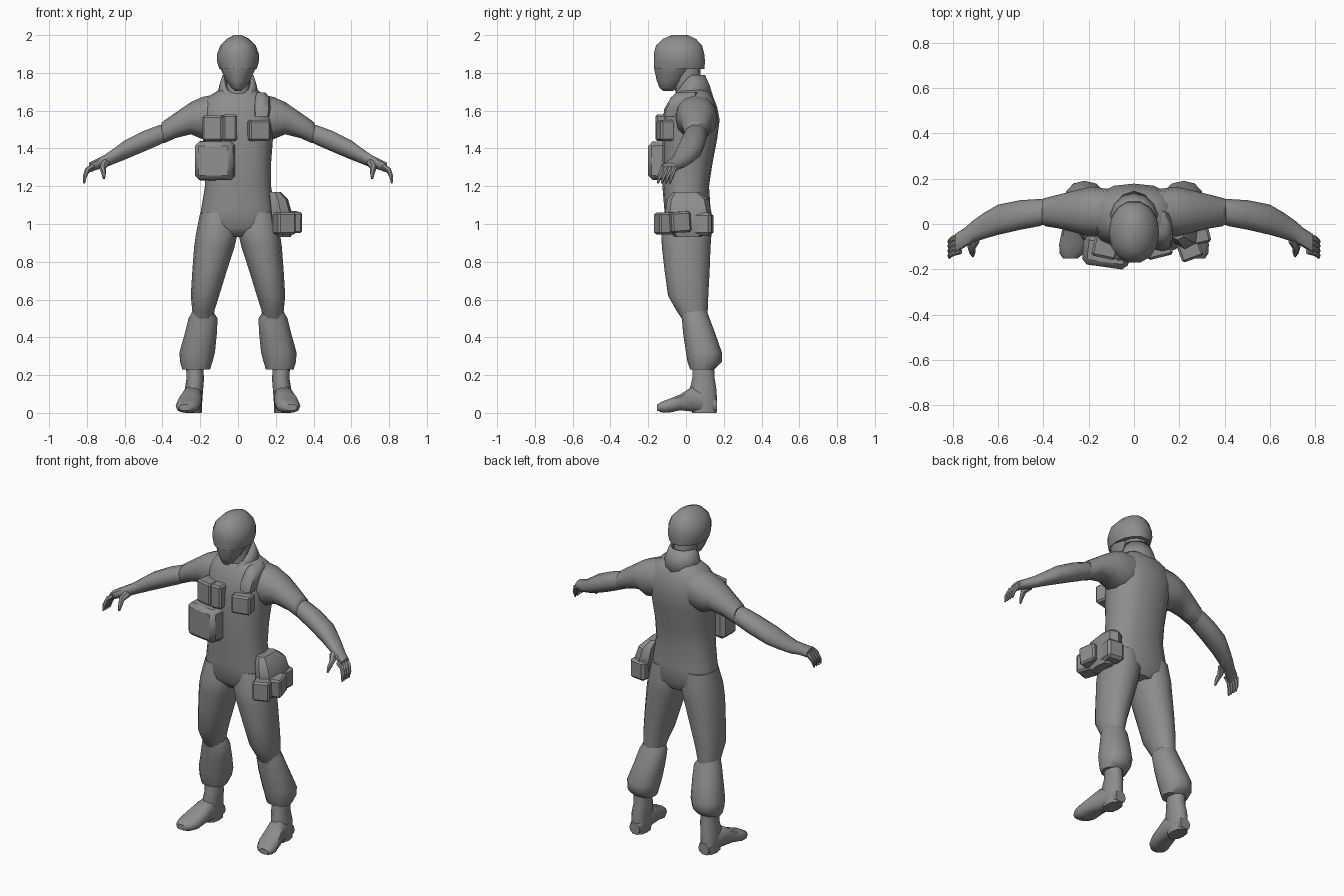
import bpy, bmesh, math
from mathutils import Vector, Matrix

grey = bpy.data.materials.new("plain_grey")
grey.diffuse_color = (0.27, 0.27, 0.27, 1)


def finish(name, bm, angle=50):
    bmesh.ops.recalc_face_normals(bm, faces=bm.faces)
    me = bpy.data.meshes.new(name)
    bm.to_mesh(me)
    bm.free()
    me.materials.append(grey)
    ob = bpy.data.objects.new(name, me)
    bpy.context.collection.objects.link(ob)
    bpy.ops.object.select_all(action='DESELECT')
    ob.select_set(True)
    bpy.context.view_layer.objects.active = ob
    bpy.ops.object.shade_smooth_by_angle(angle=math.radians(angle))
    return ob


def skin(name, loops, angle=50):
    """Bridge equal-length point loops and cap both ends."""
    bm = bmesh.new()
    rows = [[bm.verts.new(p) for p in loop] for loop in loops]
    n = len(rows[0])
    for a, b in zip(rows, rows[1:]):
        for i in range(n):
            j = (i + 1) % n
            bm.faces.new((a[i], a[j], b[j], b[i]))
    bm.faces.new(rows[0])
    bm.faces.new(rows[-1])
    return finish(name, bm, angle)


def loft(name, rings, axis='z', n=12, p=2.2, side=1, angle=50):
    """Rings are (position on axis, min a, max a, min b, max b)."""
    loops = []
    for d, a0, a1, b0, b1 in rings:
        loop = []
        for i in range(n):
            t = math.tau * i / n
            c, s = math.cos(t), math.sin(t)
            a = (a0 + a1) / 2 + (a1 - a0) / 2 * math.copysign(abs(c) ** (2 / p), c)
            b = (b0 + b1) / 2 + (b1 - b0) / 2 * math.copysign(abs(s) ** (2 / p), s)
            v = {'z': (a, b, d), 'x': (d, a, b), 'y': (a, d, b)}[axis]
            loop.append((v[0] * side, v[1], v[2]))
        loops.append(loop)
    return skin(name, loops, angle)


def tube(name, pts, radii, side=1, n=6):
    pts = [Vector((p[0] * side, p[1], p[2])) for p in pts]
    loops = []
    for k, p in enumerate(pts):
        d = pts[min(k + 1, len(pts) - 1)] - pts[max(k - 1, 0)]
        q = d.to_track_quat('Z', 'Y')
        loops.append([p + q @ Vector((radii[k] * math.cos(math.tau * i / n),
                                      radii[k] * math.sin(math.tau * i / n), 0)) for i in range(n)])
    return skin(name, loops)


def pouch(name, lo, hi, rot=0, tilt=0, bevel=0.015, taper=1.0):
    """Bevelled box between two corners, its front face shrunk by taper."""
    lo, hi = Vector(lo), Vector(hi)
    size, mid = hi - lo, (hi + lo) / 2
    bm = bmesh.new()
    bmesh.ops.create_cube(bm, size=1)
    for v in bm.verts:
        if v.co.y < 0:
            v.co.x *= taper
            v.co.z *= taper
        v.co = Vector((v.co.x * size.x, v.co.y * size.y, v.co.z * size.z))
    bmesh.ops.bevel(bm, geom=bm.edges[:], offset=bevel, segments=1, affect='EDGES')
    m = Matrix.Translation(mid) @ Matrix.Rotation(math.radians(rot), 4, 'Z') \
        @ Matrix.Rotation(math.radians(tilt), 4, 'X')
    bm.transform(m)
    return finish(name, bm, 35)


# Torso from hips to shoulders
loft("torso", [(0.93, -.15, .15, -.07, .10), (0.98, -.205, .205, -.115, .13),
               (1.08, -.195, .195, -.115, .13), (1.20, -.175, .175, -.125, .122),
               (1.32, -.175, .175, -.125, .14), (1.45, -.185, .185, -.125, .165),
               (1.55, -.195, .195, -.115, .178), (1.62, -.19, .19, -.095, .165),
               (1.67, -.165, .165, -.07, .145), (1.71, -.10, .10, -.04, .115)], n=16, p=2.4)

for side, tag in ((1, "left"), (-1, "right")):
    # Trouser leg and baggy lower leg
    loft(tag + "_trouser_leg", [(1.06, .01, .20, -.10, .12), (0.95, .002, .222, -.13, .135),
                                (0.88, .018, .232, -.128, .13), (0.75, .06, .242, -.113, .125),
                                (0.62, .10, .25, -.095, .118), (0.54, .125, .242, -.05, .115),
                                (0.48, .13, .24, -.01, .11)], side=side)
    loft(tag + "_lower_trouser", [(0.54, .135, .24, -.03, .11), (0.50, .108, .262, -.022, .125),
                                  (0.42, .112, .282, -.015, .155), (0.32, .122, .31, .0, .19),
                                  (0.27, .135, .307, .008, .19), (0.23, .148, .295, .022, .15)], side=side)
    # Boot
    loft(tag + "_boot_shaft", [(0.26, .185, .275, .035, .15), (0.18, .18, .273, .03, .155),
                               (0.12, .185, .283, .015, .165), (0.05, .19, .283, .02, .168),
                               (0.0, .192, .28, .03, .165)], side=side, n=10)
    loft(tag + "_boot_foot", [(0.165, .20, .27, .005, .07), (0.10, .19, .283, 0, .12),
                              (0.03, .19, .295, .005, .14), (-.03, .192, .318, .012, .10),
                              (-.09, .20, .33, .0, .075), (-.13, .22, .328, .002, .06),
                              (-.153, .25, .312, .012, .045)], axis='y', side=side, n=10, p=2.6)
    # Sleeve, forearm and palm
    loft(tag + "_sleeve", [(.08, -.05, .15, 1.46, 1.695), (.19, -.055, .165, 1.45, 1.672),
                           (.25, -.04, .15, 1.475, 1.645), (.33, -.02, .13, 1.455, 1.59),
                           (.39, -.01, .115, 1.428, 1.548), (.405, .0, .11, 1.435, 1.535)],
         axis='x', side=side)
    loft(tag + "_forearm", [(.37, .005, .11, 1.44, 1.53), (.42, -.01, .11, 1.415, 1.525),
                            (.50, -.025, .105, 1.38, 1.495), (.60, -.048, .085, 1.338, 1.445),
                            (.66, -.065, .05, 1.315, 1.40), (.71, -.082, .015, 1.295, 1.365),
                            (.75, -.105, -.02, 1.285, 1.345), (.79, -.13, -.045, 1.27, 1.325)],
         axis='x', side=side, n=10)
    # Fingers and thumb
    for k in range(4):
        y = -.056 - .021 * k
        tube(f"{tag}_finger_{k + 1}", [(.765, y, 1.308), (.797, y - .008, 1.287),
                                       (.812, y - .02, 1.25), (.814, y - .03, 1.215)],
             [.014, .014, .011, .005], side)
    tube(tag + "_thumb", [(.70, -.07, 1.325), (.717, -.105, 1.30), (.712, -.128, 1.27),
                          (.71, -.142, 1.24)], [.022, .018, .013, .006], side)

# Neck, face and domed headgear
loft("neck", [(1.62, -.085, .085, -.05, .11), (1.74, -.062, .062, -.06, .078),
              (1.84, -.065, .065, -.06, .075)])
loft("face", [(1.85, -.10, .10, -.17, .06), (1.82, -.092, .092, -.168, .04),
              (1.76, -.062, .062, -.155, .0), (1.72, -.034, .034, -.14, -.04),
              (1.705, -.014, .014, -.12, -.07)], n=12, p=1.8)
loft("head_cover", [(1.82, -.098, .098, -.172, .10), (1.86, -.111, .111, -.174, .104),
                    (1.90, -.111, .111, -.174, .10), (1.945, -.094, .094, -.162, .088),
                    (1.98, -.06, .06, -.125, .055), (2.0, -.02, .02, -.075, .01)], n=14, p=2.1)

# Open collar, thickened from a curved strip
bm = bmesh.new()
rows = []
for i in range(13):
    t = math.radians(-72 + 324 * i / 12)
    c, s = math.cos(t), math.sin(t)
    drop = max(0, -s)
    rows.append([bm.verts.new(v) for v in (
        (c * .115, .03 + s * .115, 1.67 - .07 * drop),
        (c * .10, .025 + s * .10, 1.735 - .085 * drop),
        (c * .083, .015 + s * .085, 1.79 - .12 * drop))])
for a, b in zip(rows, rows[1:]):
    for k in range(2):
        bm.faces.new((a[k], b[k], b[k + 1], a[k + 1]))
collar = finish("collar", bm)
mod = collar.modifiers.new("thickness", 'SOLIDIFY')
mod.thickness = .014

# Shoulder strap pad
loft("shoulder_pad", [(1.57, .085, .165, -.12, -.04), (1.61, .08, .172, -.115, .0),
                      (1.67, .085, .168, -.08, .06), (1.695, .095, .145, -.05, .06)], n=8, p=3)

# Chest pockets and large front pouch
pouch("right_chest_pocket", (-.18, -.150, 1.44), (-.07, -.05, 1.575), rot=-12, bevel=.01)
pouch("centre_chest_pocket", (-.08, -.162, 1.44), (-.005, -.06, 1.58), bevel=.01)
pouch("front_pouch", (-.228, -.19, 1.23), (-.015, -.06, 1.44), rot=-8, bevel=.022, taper=.95)
pouch("left_chest_pocket", (.05, -.148, 1.44), (.165, -.06, 1.55), rot=14, bevel=.01)

# Hip kit on the left side
loft("hip_bag", [(0.93, .20, .28, -.06, .08), (0.98, .17, .295, -.10, .12),
                 (1.06, .165, .285, -.11, .135), (1.13, .16, .265, -.10, .12),
                 (1.17, .16, .225, -.07, .07)], n=8, p=3, angle=35)
pouch("front_hip_box", (.195, -.158, .945), (.295, -.06, 1.06), rot=20, bevel=.01)
pouch("side_hip_box", (.25, -.085, .955), (.33, .02, 1.065), rot=14, tilt=4, bevel=.01)
pouch("rear_hip_box", (.18, .0, .94), (.285, .14, 1.06), rot=-8, bevel=.015)
